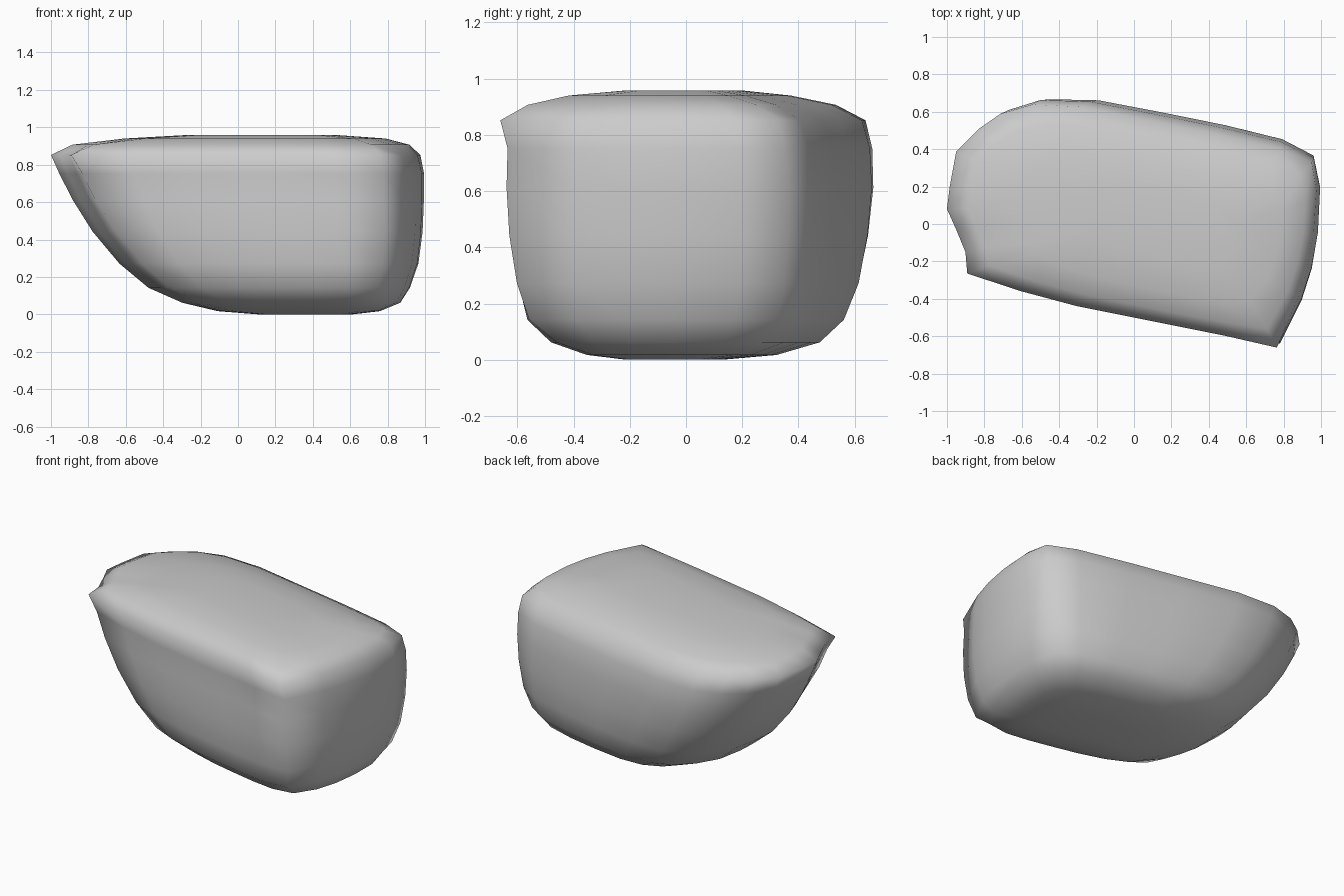
import bpy, bmesh

if "Cube" in bpy.data.objects:
    bpy.data.objects.remove(bpy.data.objects["Cube"])

# Plan outline of the boulder: x, y around the widest level
plan = [(-1.0, .08), (-.985, .2), (-.95, .40), (-.83, .53), (-.71, .62), (-.54, .675), (-.27, .665),
        (.1, .59), (.45, .52), (.8, .44), (.975, .36), (1.0, .2), (.985, -.05),
        (.95, -.24), (.9, -.40), (.785, -.665), (.5, -.6), (.25, -.55), (0, -.5),
        (-.3, -.44), (-.6, -.36), (-.89, -.265), (-.9, -.15), (-.95, -.03)]


def centre(x):
    return .03 - .2 * x


outline = [(x, y - centre(x)) for x, y in plan]
n = len(outline)


def soften(points):
    return [tuple((points[i - 1][k] + 2 * points[i][k] + points[(i + 1) % n][k]) / 4
                  for k in (0, 1)) for i in range(n)]


soft = soften(soften(outline))

# Levels: height, left end, right end, front scale, back scale, corner softness
levels = [
    (.008, .1, .62, .28, .28, 1),
    (.025, -.12, .77, .53, .6, 1),
    (.07, -.31, .88, .76, .84, .8),
    (.15, -.49, .93, .92, .95, .6),
    (.28, -.645, .975, .98, 1.01, .5),
    (.45, -.785, .995, 1.0, 1.03, .35),
    (.62, -.89, 1.0, 1.0, 1.03, .25),
    (.76, -.96, 1.0, .985, 1.0, .2),
    (.86, -1.0, .975, 1.0, .93, 0),
    (.915, -.89, .92, .87, .77, .2),
    (.948, -.62, .8, .68, .55, .6),
    (.966, -.3, .55, .35, .3, 1),
]

# Loft the levels into one closed stone
bm = bmesh.new()
rings = []
for z, left, right, front, back, s in levels:
    ring = []
    for (ax, av), (bx, bv) in zip(outline, soft):
        x, v = ax + (bx - ax) * s, av + (bv - av) * s
        x = left + (x + 1) / 2 * (right - left)
        v *= back if v > 0 else front
        ring.append(bm.verts.new((x, v + centre(x), z)))
    rings.append(ring)
for a, b in zip(rings, rings[1:]):
    for i in range(n):
        j = (i + 1) % n
        bm.faces.new((a[i], a[j], b[j], b[i]))
bm.faces.new(rings[0])
bm.faces.new(rings[-1])
bmesh.ops.recalc_face_normals(bm, faces=bm.faces[:])
for f in bm.faces:
    f.smooth = True
low = min(v.co.z for v in bm.verts)
bmesh.ops.translate(bm, verts=bm.verts[:], vec=(0, 0, -low))

mesh = bpy.data.meshes.new("boulder")
bm.to_mesh(mesh)
bm.free()
boulder = bpy.data.objects.new("boulder", mesh)
bpy.context.collection.objects.link(boulder)
